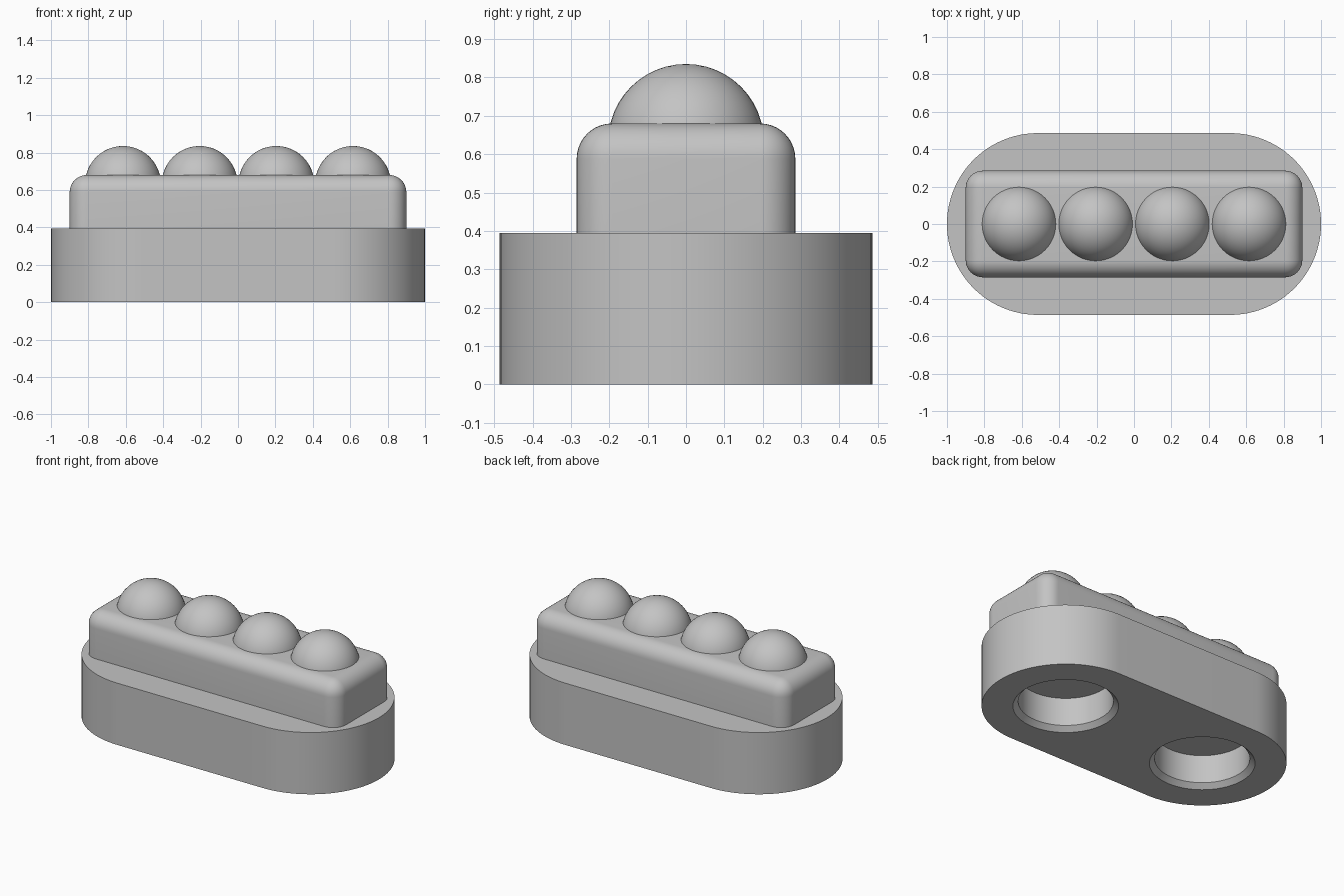
import bpy, bmesh, math
from mathutils import Matrix

if "Cube" in bpy.data.objects:
    bpy.data.objects.remove(bpy.data.objects["Cube"], do_unlink=True)

grey = bpy.data.materials.new("plain_grey")
grey.use_nodes = True
grey.diffuse_color = (0.55, 0.55, 0.55, 1)
grey.node_tree.nodes["Principled BSDF"].inputs["Base Color"].default_value = (0.55, 0.55, 0.55, 1)

END_X, END_R, BASE_H = 0.514, 0.486, 0.395
BAR_TOP = 0.68


def make_object(name, bm):
    bmesh.ops.recalc_face_normals(bm, faces=bm.faces)
    mesh = bpy.data.meshes.new(name)
    bm.to_mesh(mesh)
    bm.free()
    mesh.materials.append(grey)
    obj = bpy.data.objects.new(name, mesh)
    bpy.context.collection.objects.link(obj)
    return obj


def activate(obj):
    bpy.ops.object.select_all(action='DESELECT')
    obj.select_set(True)
    bpy.context.view_layer.objects.active = obj


def smooth(obj):
    activate(obj)
    bpy.ops.object.shade_smooth_by_angle(angle=math.radians(30))


# Base: a stadium outline pulled upward
bm = bmesh.new()
outline = []
steps = 48
for side in (1, -1):
    for i in range(steps + 1):
        a = math.pi * (i / steps - 0.5)
        outline.append(bm.verts.new((side * (END_X + END_R * math.cos(a)),
                                     side * END_R * math.sin(a), 0)))
floor = bm.faces.new(outline)
top = bmesh.ops.extrude_face_region(bm, geom=[floor])["geom"]
bmesh.ops.translate(bm, vec=(0, 0, BASE_H),
                    verts=[v for v in top if isinstance(v, bmesh.types.BMVert)])
base = make_object("base", bm)

# Two blind round sockets in the underside, each with a chamfered mouth
socket_profile = [(0.335, -0.03), (0.275, 0.03), (0.275, 0.21)]
for x in (-END_X, END_X):
    bm = bmesh.new()
    rings = [[bm.verts.new((x + r * math.cos(math.tau * i / 64),
                            r * math.sin(math.tau * i / 64), z)) for i in range(64)]
             for r, z in socket_profile]
    for low, high in zip(rings, rings[1:]):
        for i in range(64):
            j = (i + 1) % 64
            bm.faces.new((low[i], low[j], high[j], high[i]))
    bm.faces.new(rings[0])
    bm.faces.new(rings[-1])
    cutter = make_object("socket_cutter", bm)
    cutter.hide_render = True
    activate(base)
    cut = base.modifiers.new("socket", 'BOOLEAN')
    cut.operation = 'DIFFERENCE'
    cut.solver = 'EXACT'
    cut.object = cutter
    bpy.ops.object.modifier_apply(modifier=cut.name)
    bpy.data.objects.remove(cutter, do_unlink=True)
smooth(base)

# Bar: a block with rounded sides and top, square where it meets the base
bm = bmesh.new()
height = BAR_TOP - BASE_H
bmesh.ops.create_cube(bm, size=1, matrix=Matrix.Translation((0, 0, BASE_H + height / 2))
                      @ Matrix.Diagonal((1.8, 0.57, height, 1)))
rounded = [e for e in bm.edges if max(v.co.z for v in e.verts) > BASE_H + 0.01]
bmesh.ops.bevel(bm, geom=rounded, offset=0.092, segments=10, profile=0.5, affect='EDGES')
smooth(make_object("bar", bm))

# Four domes in a row, sunk into the bar
for n in range(4):
    bm = bmesh.new()
    bmesh.ops.create_uvsphere(bm, u_segments=48, v_segments=24, radius=0.203,
                              matrix=Matrix.Translation(((n - 1.5) * 0.41, 0, 0.632)))
    smooth(make_object(f"dome_{n + 1}", bm))
